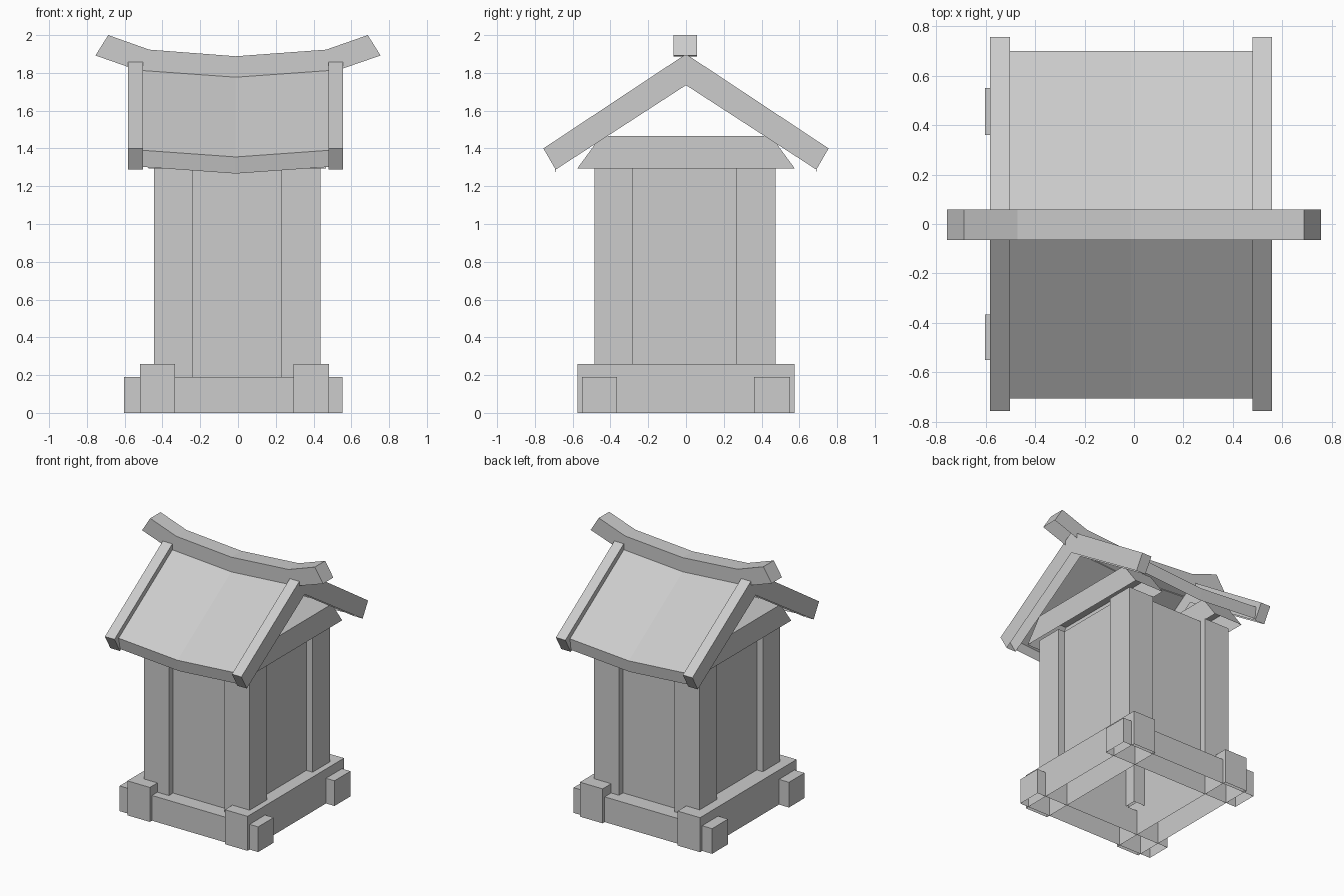
import bpy, bmesh

cube = bpy.data.objects.get("Cube")
if cube:
    bpy.data.objects.remove(cube, do_unlink=True)

GREY = (0.604, 0.604, 0.604, 1)
grey = bpy.data.materials.new("plain_grey")
grey.diffuse_color = GREY
grey.use_nodes = True
grey.node_tree.nodes["Principled BSDF"].inputs["Base Color"].default_value = GREY


def loft(name, rings):
    """Skin matching closed cross-sections, cap the ends, leave undersides open."""
    bm = bmesh.new()
    loops = [[bm.verts.new(p) for p in ring] for ring in rings]
    n = len(loops[0])
    for a, b in zip(loops, loops[1:]):
        for i in range(n):
            j = (i + 1) % n
            bm.faces.new((a[i], a[j], b[j], b[i]))
    bm.faces.new(loops[0])
    bm.faces.new(loops[-1])
    bmesh.ops.recalc_face_normals(bm, faces=bm.faces)
    bm.normal_update()
    undersides = [f for f in bm.faces if f.normal.z < -0.7]
    bmesh.ops.delete(bm, geom=undersides, context="FACES")
    mesh = bpy.data.meshes.new(name)
    bm.to_mesh(mesh)
    bm.free()
    mesh.materials.append(grey)
    obj = bpy.data.objects.new(name, mesh)
    bpy.context.collection.objects.link(obj)
    return obj


def box(name, x, y, z):
    rect = [(x[0], y[0]), (x[1], y[0]), (x[1], y[1]), (x[0], y[1])]
    return loft(name, [[(a, b, h) for a, b in rect] for h in z])


def prism_x(name, profile, x):
    """Extrude a (y, z) profile between two x positions."""
    return loft(name, [[(a, y, z) for y, z in profile] for a in x])


# Crossed base beams
for side, x in (("right", (-0.52, -0.333)), ("left", (0.293, 0.482))):
    box(f"base_beam_{side}", x, (-0.575, 0.575), (0, 0.26))
for side, y in (("front", (-0.55, -0.365)), ("back", (0.36, 0.55))):
    box(f"base_beam_{side}", (-0.603, 0.553), y, (0, 0.19))

# Corner posts
post_x = {"right": (-0.445, -0.237), "left": (0.228, 0.437)}
post_y = {"front": (-0.485, -0.28), "back": (0.265, 0.473)}
for sx, x in post_x.items():
    for sy, y in post_y.items():
        box(f"post_{sy}_{sx}", x, y, (0.19, 1.3))

# Wall panels set back between the posts
for side, y in (("front", (-0.435, -0.37)), ("back", (0.36, 0.425))):
    box(f"wall_{side}", (-0.26, 0.245), y, (0.19, 1.3))
for side, x in (("right", (-0.395, -0.33)), ("left", (0.32, 0.385))):
    box(f"wall_{side}", x, (-0.3, 0.285), (0.19, 1.3))

# Gable beams with sloping ends
gable = [(-0.575, 1.295), (0.575, 1.295), (0.45, 1.465), (-0.45, 1.465)]
for side, x in (("right", (-0.475, -0.24)), ("left", (0.228, 0.467))):
    prism_x(f"gable_beam_{side}", gable, x)

# Paired rafters at both gables
rafter = [(0, 1.9), (0.755, 1.4), (0.69, 1.288), (0, 1.735),
          (-0.69, 1.288), (-0.755, 1.4)]
for side, x in (("right", (-0.582, -0.502)), ("left", (0.478, 0.557))):
    prism_x(f"rafter_{side}", rafter, x)

# Roof covering that sags towards the middle
roof = [(0, 1.855), (0.7, 1.39), (0.688, 1.302), (0, 1.758),
        (-0.688, 1.302), (-0.705, 1.39)]
loft("roof", [[(x, y, z - sag) for y, z in roof]
              for x, sag in ((-0.502, 0), (-0.012, 0.035), (0.478, 0))])

# Upswept ridge beam
ridge = [((-0.687, 2.0), (-0.755, 1.892)), ((-0.47, 1.923), (-0.505, 1.805)),
         ((-0.012, 1.888), (-0.012, 1.775)), ((0.467, 1.923), (0.502, 1.805)),
         ((0.687, 2.0), (0.755, 1.892))]
loft("ridge_beam", [[(t[0], -0.065, t[1]), (t[0], 0.058, t[1]),
                     (b[0], 0.058, b[1]), (b[0], -0.065, b[1])]
                    for t, b in ridge])
